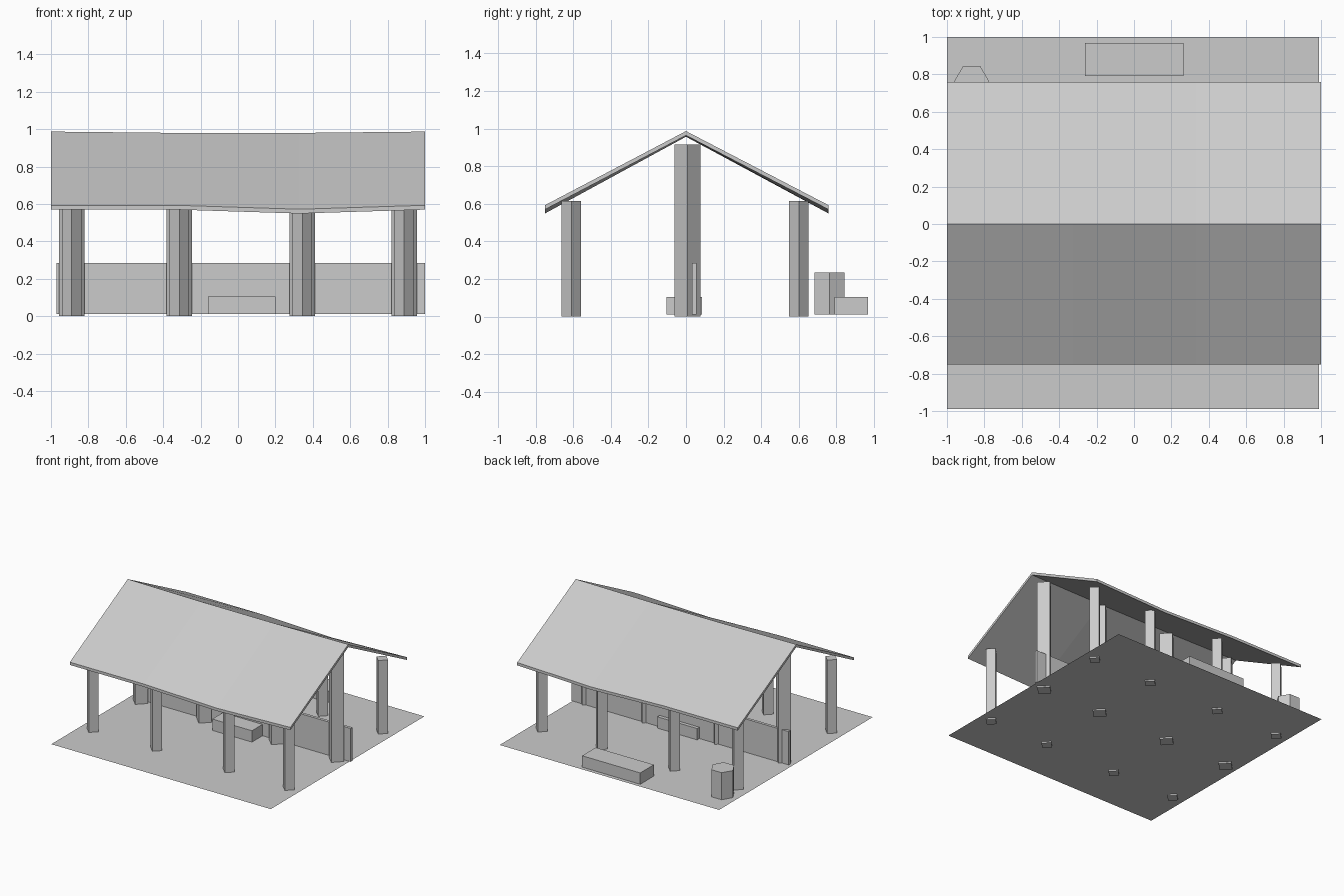
import bpy, bmesh, math

if "Cube" in bpy.data.objects:
    bpy.data.objects.remove(bpy.data.objects["Cube"])


def make_object(name, bm):
    bmesh.ops.recalc_face_normals(bm, faces=bm.faces)
    mesh = bpy.data.meshes.new(name)
    bm.to_mesh(mesh)
    bm.free()
    obj = bpy.data.objects.new(name, mesh)
    bpy.context.collection.objects.link(obj)
    return obj


def box(name, x, y, z):
    bm = bmesh.new()
    bmesh.ops.create_cube(bm, size=1)
    for v in bm.verts:
        v.co = [lo + (c + 0.5) * (hi - lo) for c, (lo, hi) in zip(v.co, (x, y, z))]
    return make_object(name, bm)


def prism(name, sides, radius, x, y, z0, z1):
    # upright prism with one corner pointing to +x
    bm = bmesh.new()
    ring = [bm.verts.new((x + radius * math.cos(math.tau * i / sides),
                          y + radius * math.sin(math.tau * i / sides), z0))
            for i in range(sides)]
    face = bm.faces.new(ring)
    ext = bmesh.ops.extrude_face_region(bm, geom=[face], use_keep_orig=True)
    for g in ext["geom"]:
        if isinstance(g, bmesh.types.BMVert):
            g.co.z = z1
    return make_object(name, bm)


FLOOR = 0.012

# Floor sheet
bm = bmesh.new()
bm.faces.new([bm.verts.new((x, y, FLOOR)) for x, y in
              ((-1, -0.99), (0.99, -0.99), (0.99, 1), (-1, 1))])
make_object("floor", bm)

# Three rows of four diamond posts
for x in (-0.89, -0.313, 0.344, 0.888):
    prism("front_post", 4, 0.052, x, -0.61, 0, 0.615)
    prism("ridge_post", 4, 0.068, x, 0.008, 0, 0.915)
    prism("back_post", 4, 0.052, x, 0.60, 0, 0.615)

# Gabled roof, slightly sagging along its length
bm = bmesh.new()
rings = []
for x, ridge, eave in ((-1, 0.987, 0.593), (-0.33, 0.98, 0.593),
                       (0.33, 0.98, 0.572), (1, 0.987, 0.593)):
    t = 0.023
    profile = ((-0.75, eave), (0, ridge), (0.758, eave),
               (0.758, eave - t), (0, ridge - t), (-0.75, eave - t))
    rings.append([bm.verts.new((x, y, z)) for y, z in profile])
for a, b in zip(rings, rings[1:]):
    for i in range(6):
        j = (i + 1) % 6
        bm.faces.new((a[i], a[j], b[j], b[i]))
for r in (rings[0], rings[-1]):
    bm.faces.new((r[0], r[1], r[4], r[5]))
    bm.faces.new((r[1], r[2], r[3], r[4]))
make_object("roof", bm)

# Low wall along the ridge line
box("low_wall", (-0.97, 1.0), (0.032, 0.056), (FLOOR, 0.285))

# Two benches and a six-sided barrel
box("inner_bench", (-0.16, 0.2), (-0.105, 0.085), (FLOOR, 0.105))
box("back_bench", (-0.262, 0.265), (0.79, 0.967), (FLOOR, 0.105))
prism("barrel", 6, 0.093, -0.868, 0.763, FLOOR, 0.234)
